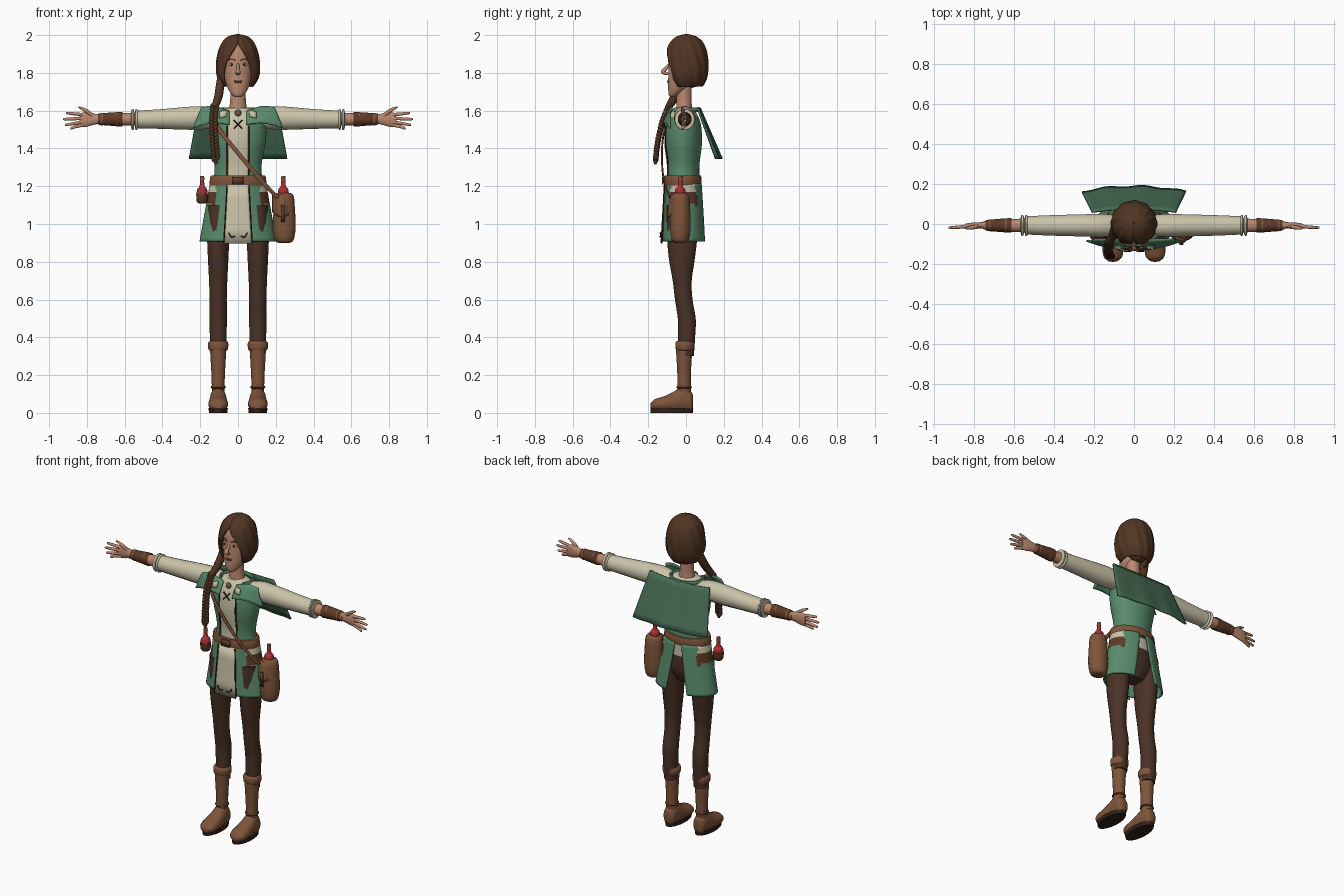
import bpy, bmesh
from math import sin, cos, pi, sqrt
from mathutils import Vector, Matrix, Euler

cube = bpy.data.objects.get("Cube")
if cube:
    bpy.data.objects.remove(cube, do_unlink=True)

COLOURS = {
    "cream": (.60, .55, .40), "green": (.10, .26, .15), "dark green": (.06, .145, .085),
    "skin": (.50, .25, .16), "leather": (.21, .09, .043), "dark leather": (.11, .042, .02),
    "trousers": (.07, .032, .019), "hair": (.085, .036, .017), "red": (.40, .03, .03),
    "dark trim": (.03, .015, .01)}
MATS = {}
for label, rgb in COLOURS.items():
    m = bpy.data.materials.new(label)
    m.use_nodes = True
    m.diffuse_color = (*rgb, 1)
    shader = next(n for n in m.node_tree.nodes if n.type == 'BSDF_PRINCIPLED')
    shader.inputs["Base Color"].default_value = (*rgb, 1)
    shader.inputs["Roughness"].default_value = .8
    MATS[label] = m


def finish(name, bm, mat, rule=None, mirror=False, thick=0):
    """Turn a bmesh into a shaded object, coloured whole or by a rule on face centres."""
    bmesh.ops.recalc_face_normals(bm, faces=bm.faces)
    slots = [mat]
    for f in bm.faces:
        f.smooth = True
        label = rule(f.calc_center_median()) if rule else mat
        if label not in slots:
            slots.append(label)
        f.material_index = slots.index(label)
    for e in bm.edges:
        e.smooth = len(e.link_faces) < 2 or e.calc_face_angle(0) < .8
    mesh = bpy.data.meshes.new(name)
    bm.to_mesh(mesh)
    bm.free()
    for label in slots:
        mesh.materials.append(MATS[label])
    ob = bpy.data.objects.new(name, mesh)
    bpy.context.scene.collection.objects.link(ob)
    if thick:
        solid = ob.modifiers.new("thickness", 'SOLIDIFY')
        solid.thickness, solid.offset = thick, 0
    if mirror:
        ob.modifiers.new("mirror", 'MIRROR')
    return ob


def spline(keys, n):
    """Smooth resampling of key tuples, n steps per span."""
    k = [Vector(p) for p in keys]
    k = [k[0]] + k + [k[-1]]
    out = []
    for a, b, c, d in zip(k, k[1:], k[2:], k[3:]):
        for i in range(n):
            t = i / n
            out.append(b + (c - a) * (t / 2) + (a * 2 - b * 5 + c * 4 - d) * (t * t / 2)
                       + (b * 3 - a - c * 3 + d) * (t ** 3 / 2))
    return out + [k[-1]]


def sweep(name, keys, mat, ref=(1, 0, 0), axis=None, segs=20, n=4, rule=None, mirror=False, bm=None):
    """Elliptical section along a path; each key is x, y, z and two radii."""
    own = bm is None
    bm = bm or bmesh.new()
    path = spline(keys, n)
    rings = []
    for i, p in enumerate(path):
        q, r = path[max(i - 1, 0)], path[min(i + 1, len(path) - 1)]
        t = Vector(axis) if axis else Vector(r[:3]) - Vector(q[:3])
        t.normalize()
        a = Vector(ref)
        a = (a - t * a.dot(t)).normalized()
        b = t.cross(a)
        ring = []
        for s in range(segs):
            w = 2 * pi * (s + .5) / segs
            ring.append(bm.verts.new(Vector(p[:3]) + a * max(p[3], .001) * cos(w)
                                     + b * max(p[4], .001) * sin(w)))
        rings.append(ring)
    for lo, hi in zip(rings, rings[1:]):
        for s in range(segs):
            bm.faces.new((lo[s - 1], lo[s], hi[s], hi[s - 1]))
    bm.faces.new(rings[0])
    bm.faces.new(rings[-1])
    if own:
        return finish(name, bm, mat, rule, mirror)


def upright(name, x, y, profile, mat, **kw):
    """Vertical loft from z, x radius, y radius and optional y shift."""
    keys = [(x, y + (p[3] if len(p) > 3 else 0), *p[:3]) for p in profile]
    return sweep(name, keys, mat, axis=(0, 0, 1), **kw)


def along_arm(name, profile, mat, **kw):
    """Mirrored loft along x from x, z, y radius, z radius."""
    keys = [(p[0], -.007, *p[1:]) for p in profile]
    return sweep(name, keys, mat, ref=(0, 1, 0), axis=(1, 0, 0), mirror=True, **kw)


def sheet(name, f, nu, nv, mat, thick=.008, rule=None, mirror=False):
    bm = bmesh.new()
    g = [[bm.verts.new(f(i / nu, j / nv)) for i in range(nu + 1)] for j in range(nv + 1)]
    for lo, hi in zip(g, g[1:]):
        for i in range(nu):
            bm.faces.new((lo[i], lo[i + 1], hi[i + 1], hi[i]))
    return finish(name, bm, mat, rule, mirror, thick)


def blobs(name, items, mat, mirror=False):
    """Ellipsoids given as centre, radii and lean."""
    bm = bmesh.new()
    for loc, size, lean in items:
        bmesh.ops.create_uvsphere(bm, u_segments=14, v_segments=8, radius=1, matrix=Matrix.LocRotScale(
            Vector(loc), Euler((0, lean, 0)), Vector(size)))
    return finish(name, bm, mat, mirror=mirror)


# Legs and hips
upright("legs", .105, 0, [(.3, .042, .042, 0), (.42, .045, .046, .004), (.5, .047, .048, .004),
        (.6, .046, .047, -.012), (.7, .049, .051, -.02), (.82, .055, .07, -.022),
        (.95, .06, .082, -.02), (1.1, .06, .08, -.02)], "trousers", mirror=True)
upright("hips", 0, -.015, [(.95, .06, .05), (1.02, .125, .08), (1.1, .135, .085), (1.21, .135, .085)],
        "trousers", rule=lambda c: "cream" if c.z > 1.13 else "trousers")

# Boots
upright("boot_shafts", .105, -.01, [(.06, .036, .036), (.13, .034, .036), (.22, .037, .037),
        (.34, .044, .044)], "leather", mirror=True)
upright("boot_cuffs", .105, -.006, [(.33, .046, .044), (.34, .053, .05), (.37, .054, .051),
        (.38, .046, .044)], "leather", mirror=True, n=2)
upright("ankle_straps", .105, -.01, [(.13, .036, .037), (.135, .041, .042), (.145, .036, .037)],
        "dark leather", mirror=True, n=2)
sweep("boot_feet", [(.105, y, z, rx, rz) for y, z, rx, rz in (
      (.038, .06, .015, .03), (.025, .06, .036, .055), (-.02, .07, .043, .068), (-.07, .056, .048, .054),
      (-.12, .047, .053, .04), (-.165, .042, .046, .031), (-.187, .036, .02, .016))],
      "leather", axis=(0, -1, 0), mirror=True)
upright("soles", .105, -.075, [(0, .049, .113), (.025, .052, .115)], "dark trim", mirror=True, n=1)

# Tunic body with a pale front strip
upright("tunic_body", 0, -.015, [(1.2, .142, .09), (1.27, .125, .086), (1.33, .127, .088),
        (1.43, .146, .1), (1.52, .15, .095), (1.58, .13, .075), (1.615, .07, .05)], "green", segs=56,
        rule=lambda c: "cream" if c.z > 1.57 or (abs(c.x) < .055 and c.y < -.04) else "green")
sweep("front_piping", [(.058, y, z, .005, .004) for y, z in ((-.096, 1.25), (-.096, 1.33), (-.108, 1.43),
      (-.104, 1.52))], "dark trim", segs=8, mirror=True)
upright("belt", 0, -.017, [(1.205, .148, .097), (1.21, .152, .1), (1.25, .147, .098), (1.256, .14, .094)],
        "leather", segs=40, n=2)
sheet("belt_buckle", lambda u, v: (-.03 + u * .06, -.122, 1.21 + v * .04), 1, 1, "dark leather")


# Skirt, open at the back, with hip patches
def skirt(u, v):
    gap = .16 + .22 * v
    w = gap + 2 * (pi - gap) * u
    return ((.145 + .055 * v) * sin(w), -.015 + .007 * v + (.095 + .018 * v) * cos(w), 1.215 - .307 * v)


def skirt_colour(c):
    if abs(c.x) > .115 and c.z > 1.09 + .4 * (abs(c.x) - .115):
        return "cream" if c.z > 1.175 else "dark leather"
    return "green"


sheet("skirt", skirt, 72, 20, "green", rule=skirt_colour)
sheet("front_panel", lambda u, v: ((u - .5) * (.115 + .035 * v), -.114 - .018 * v + .02 * (u - .5) ** 2,
      1.21 - .312 * v), 8, 4, "cream", .006)
sweep("panel_edges", [(.058, -.114, 1.205, .004, .004), (.075, -.13, .9, .004, .004)], "dark trim",
      segs=6, mirror=True)
sweep("panel_marks", [(.015, -.137, .935, .004, .003), (.035, -.136, .93, .004, .003),
      (.05, -.136, .955, .004, .003)], "dark trim", ref=(0, 0, 1), segs=6, mirror=True)

# Capelet on the chest, cape on the back, collar
def capelet(u, v):
    x = .045 + u * (.15 + .043 * v)
    top = 1.595 + .028 * sin(u * pi * .75)
    low = 1.525 + .012 * sin(u * pi) - .02 * u * u
    return (x, -.075 - .048 * v ** .7 + .04 * u * u * v, top + (low - top) * v)


sheet("capelet", capelet, 12, 6, "green", mirror=True)
sheet("capelet_patches", lambda u, v: (.062 + .035 * u, -.112 - .012 * v, 1.603 - .035 * v - .008 * u),
      2, 2, "cream", .006, mirror=True)


def cape(u, v):
    s = 2 * u - 1
    return (s * (.21 + .05 * v), .06 + .1 * v + (.015 + .012 * v) * (1 - s * s) + .004 * v * sin(s * 9),
            1.61 - .265 * v + .008 * s * s * (1 - v))


sheet("cape", cape, 24, 8, "dark green", .01)
sweep("collar", [(.1 * sin(w), .085 * cos(w) - .012, 1.605, .012, .01) for w in
      (-2.2, -1.5, -.75, 0, .75, 1.5, 2.2)], "green", ref=(0, 0, 1), segs=8)
blobs("brooch", [((0, -.095, 1.588), (.018, .012, .018), 0)], "leather")
bm = bmesh.new()
for side in (-1, 1):
    sweep("", [(-.022 * side, -.115, 1.55, .004, .004), (.022 * side, -.117, 1.505, .004, .004)], "",
          segs=6, bm=bm)
finish("chest_lacing", bm, "dark trim")

# Arms
along_arm("sleeves", [(.08, 1.55, .05, .05), (.16, 1.562, .058, .06), (.25, 1.56, .056, .062),
          (.4, 1.556, .052, .053), (.54, 1.553, .046, .047)], "cream")
for i, x in enumerate((.53, .55)):
    along_arm("sleeve_cuff_" + "ab"[i], [(x, 1.553, .044, .046), (x + .004, 1.553, .052, .055),
              (x + .012, 1.553, .052, .055), (x + .016, 1.553, .035, .036)], "cream", n=2)
along_arm("forearms", [(.54, 1.555, .035, .035), (.65, 1.555, .03, .031), (.75, 1.555, .021, .026)], "skin")
along_arm("bracers", [(.615, 1.555, .034, .036), (.62, 1.555, .037, .039), (.73, 1.555, .028, .031),
          (.74, 1.555, .024, .028)], "dark leather", n=2)
for i, x in enumerate((.635, .715)):
    along_arm("bracer_strap_" + "ab"[i], [(x, 1.555, .035 - .05 * i * .1, .039 - .005 * i),
              (x + .012, 1.555, .035 - .006 * i, .038 - .005 * i)], "leather", n=1)

# Hands with spread fingers
along_arm("palms", [(.735, 1.555, .018, .024), (.77, 1.555, .016, .032), (.81, 1.553, .014, .04),
          (.84, 1.55, .009, .034)], "skin")
bm = bmesh.new()
for z0, x1, z1 in ((1.578, .91, 1.587), (1.56, .925, 1.555), (1.542, .916, 1.525), (1.525, .888, 1.506)):
    sweep("", [(.815, -.008, z0, .01, .01), (.86, -.014, (z0 + z1) / 2, .009, .009),
          (x1 - .005, -.018, z1, .007, .007), (x1, -.018, z1, .002, .002)], "",
          ref=(0, 1, 0), segs=8, n=2, bm=bm)
sweep("", [(.765, -.01, 1.57, .011, .012), (.81, -.018, 1.603, .01, .01), (.845, -.022, 1.62, .004, .004)],
      "", ref=(0, 1, 0), segs=8, bm=bm)
finish("fingers", bm, "skin", mirror=True)

# Head and face
upright("neck", 0, -.01, [(1.56, .06, .05), (1.62, .046, .042), (1.68, .041, .04), (1.76, .042, .042)], "skin")
upright("head", 0, 0, [(1.672, .012, .01, -.073), (1.685, .033, .028, -.064), (1.73, .06, .059, -.036),
        (1.79, .074, .074, -.02), (1.85, .078, .083, -.01), (1.92, .07, .08, -.005), (1.97, .04, .05, 0)],
        "skin", segs=28)
sweep("nose", [(0, -.085, 1.85, .007, .006), (0, -.108, 1.822, .009, .01), (0, -.121, 1.805, .013, .012),
      (0, -.094, 1.793, .011, .006)], "skin", segs=12)
blobs("eyes", [((.034, -.083, 1.845), (.016, .007, .008), 0)], "cream", True)
blobs("irises", [((.034, -.089, 1.845), (.007, .003, .007), 0)], "dark trim", True)
sweep("eyebrows", [(.014, -.092, 1.866, .003, .004), (.038, -.084, 1.874, .003, .004),
      (.056, -.069, 1.864, .003, .002)], "hair", ref=(0, 1, 0), segs=8, mirror=True)
blobs("lips", [((0, -.093, 1.757), (.023, .007, .004), 0), ((0, -.093, 1.75), (.018, .007, .005), 0)], "leather")

# Hair: a parted rippled shell, a filled nape and a side braid
shell = spline([(.003, .003, 2, 0), (.05, .05, 1.987, 0), (.085, .088, 1.95, .04), (.104, .105, 1.89, .42),
                (.109, .107, 1.82, .72), (.1, .1, 1.77, .82), (.075, .08, 1.73, .95)], 4)


def hair(u, v):
    rx, ry, z, gap = shell[round(v * (len(shell) - 1))]
    w = gap + 2 * (pi - gap) * u
    wave = 1 + .025 * sin(12 * w + 25 * z)
    return (rx * wave * sin(w), .003 - ry * wave * cos(w), z)


sheet("hair_shell", hair, 72, len(shell) - 1, "hair", .012)
blobs("hair_back", [((0, .03, 1.84), (.09, .07, .12), 0)], "hair")
sweep("hair_tail", [(-.085, 0, 1.8, .02, .025), (-.095, -.025, 1.73, .023, .026), (-.105, -.06, 1.67, .022, .024),
      (-.125, -.095, 1.615, .018, .018)], "hair", segs=14)
strand = spline([(-.122, -.088, 1.63), (-.13, -.125, 1.54), (-.124, -.15, 1.43), (-.118, -.16, 1.345)], 6)
blobs("braid", [((p.x + .01 * s, p.y, p.z + .006 * s), (.011, .015, .017), .6 * s)
      for p in strand for s in (-1, 1)], "hair")
upright("braid_tip", -.118, -.162, [(1.315, .005, .005), (1.335, .014, .012), (1.355, .01, .01)], "hair", segs=10)

# Shoulder strap and satchel
sweep("shoulder_strap", [(-.13, -.08, 1.57, .005, .012), (-.1, -.113, 1.5, .005, .012),
      (-.02, -.127, 1.4, .005, .012), (.08, -.124, 1.28, .005, .012), (.15, -.108, 1.2, .005, .012),
      (.21, -.085, 1.14, .005, .012)], "leather", ref=(0, 1, 0), segs=8)
upright("satchel", .245, -.03, [(.9, .03, .028), (.915, .05, .046), (.98, .061, .055), (1.08, .057, .053),
        (1.15, .05, .046), (1.165, .03, .03)], "leather", n=3)
sheet("satchel_flap", lambda u, v: (.183 + .1 * u, -.094 + .045 * (2 * u - 1) ** 2 + .02 * (1 - v) ** 2,
      1.155 - .12 * v + .03 * v * (2 * u - 1) ** 2), 10, 6, "leather", .009)
sheet("satchel_clasp", lambda u, v: (.228 + .02 * u, -.101, 1.1 - .09 * v), 1, 1, "dark leather", .006)

# Flasks at both hips
for side, x, y in (("left", .24, -.03), ("right", -.19, -.055)):
    upright(side + "_flask", x, y, [(1.12, .02, .02), (1.135, .028, .028), (1.18, .028, .028), (1.2, .014, .014),
            (1.235, .011, .011)], "red", segs=16)
    upright(side + "_cork", x, y, [(1.232, .013, .013), (1.253, .011, .011)], "leather", segs=12, n=1)
upright("flask_holder", -.19, -.055, [(1.108, .018, .018), (1.12, .029, .029), (1.16, .032, .032)],
        "dark leather", segs=16, n=2)
